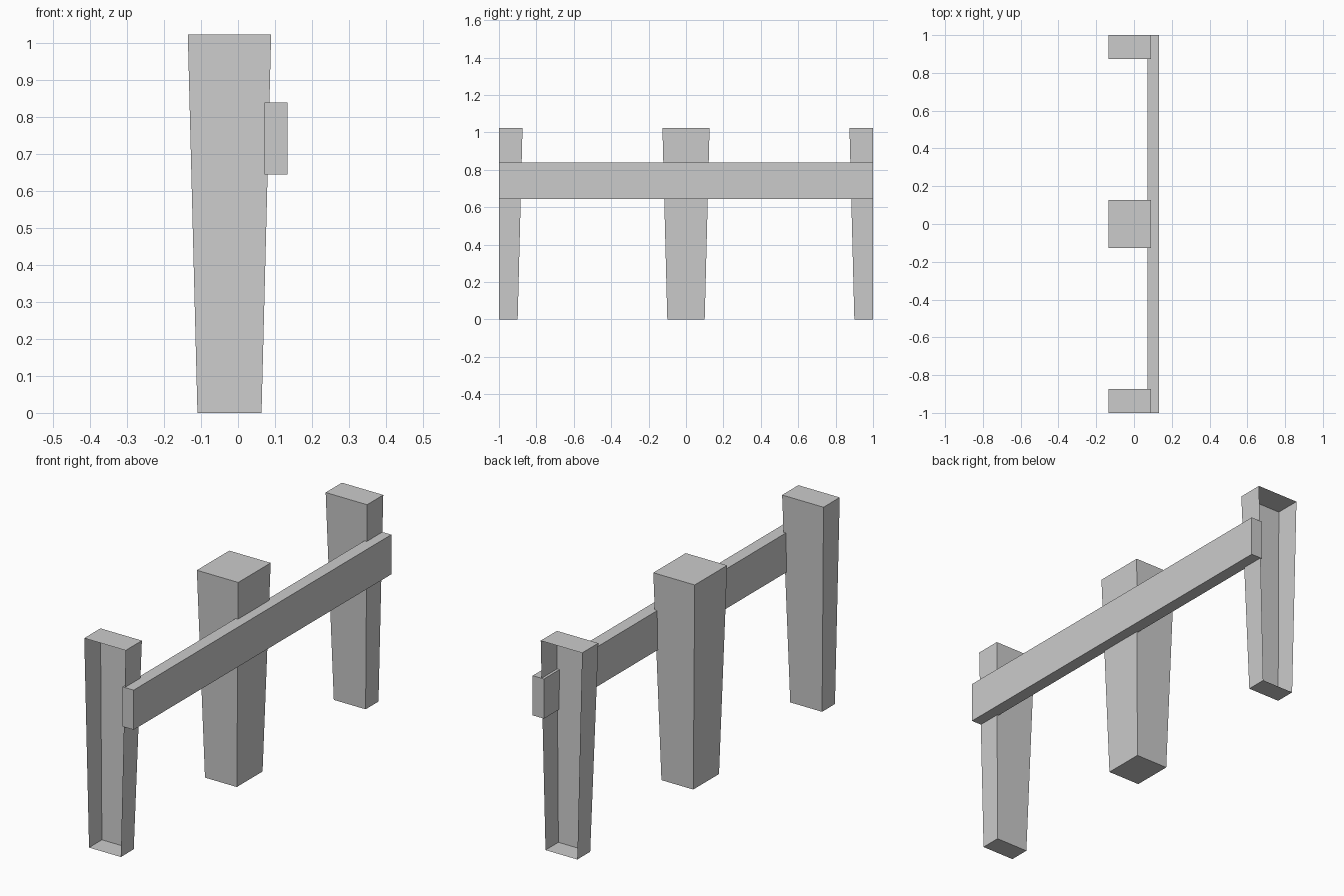
import bpy, bmesh
from mathutils import Vector

if "Cube" in bpy.data.objects:
    bpy.data.objects.remove(bpy.data.objects["Cube"])

POST_H = 1.022


def finish(bm, name):
    mesh = bpy.data.meshes.new(name)
    bm.to_mesh(mesh)
    bm.free()
    obj = bpy.data.objects.new(name, mesh)
    bpy.context.collection.objects.link(obj)
    return obj


def post(name, y, cut=0):
    """Tapered post, wider at the top; cut = +1/-1 leaves the inner half, open at the cut."""
    bm = bmesh.new()
    bmesh.ops.create_cube(bm, size=2)
    for v in bm.verts:
        top = v.co.z > 0
        half_x, half_y = (0.1125, 0.126) if top else (0.0865, 0.10)
        v.co = Vector((-0.023 + v.co.x * half_x, y + v.co.y * half_y, POST_H if top else 0))
    if cut:
        bmesh.ops.bisect_plane(bm, geom=bm.verts[:] + bm.edges[:] + bm.faces[:],
                               plane_co=(0, y, 0), plane_no=(0, cut, 0), clear_outer=True)
    return finish(bm, name)


# Full middle post and two half posts at the section ends
post("middle_post", 0)
post("front_half_post", -1, cut=-1)
post("back_half_post", 1, cut=1)

# Rail let into the right side of the posts
bm = bmesh.new()
bmesh.ops.create_cube(bm, size=1)
bmesh.ops.scale(bm, vec=(0.061, 2, 0.195), verts=bm.verts)
bmesh.ops.translate(bm, vec=(0.1025, 0, 0.741), verts=bm.verts)
finish(bm, "rail")
